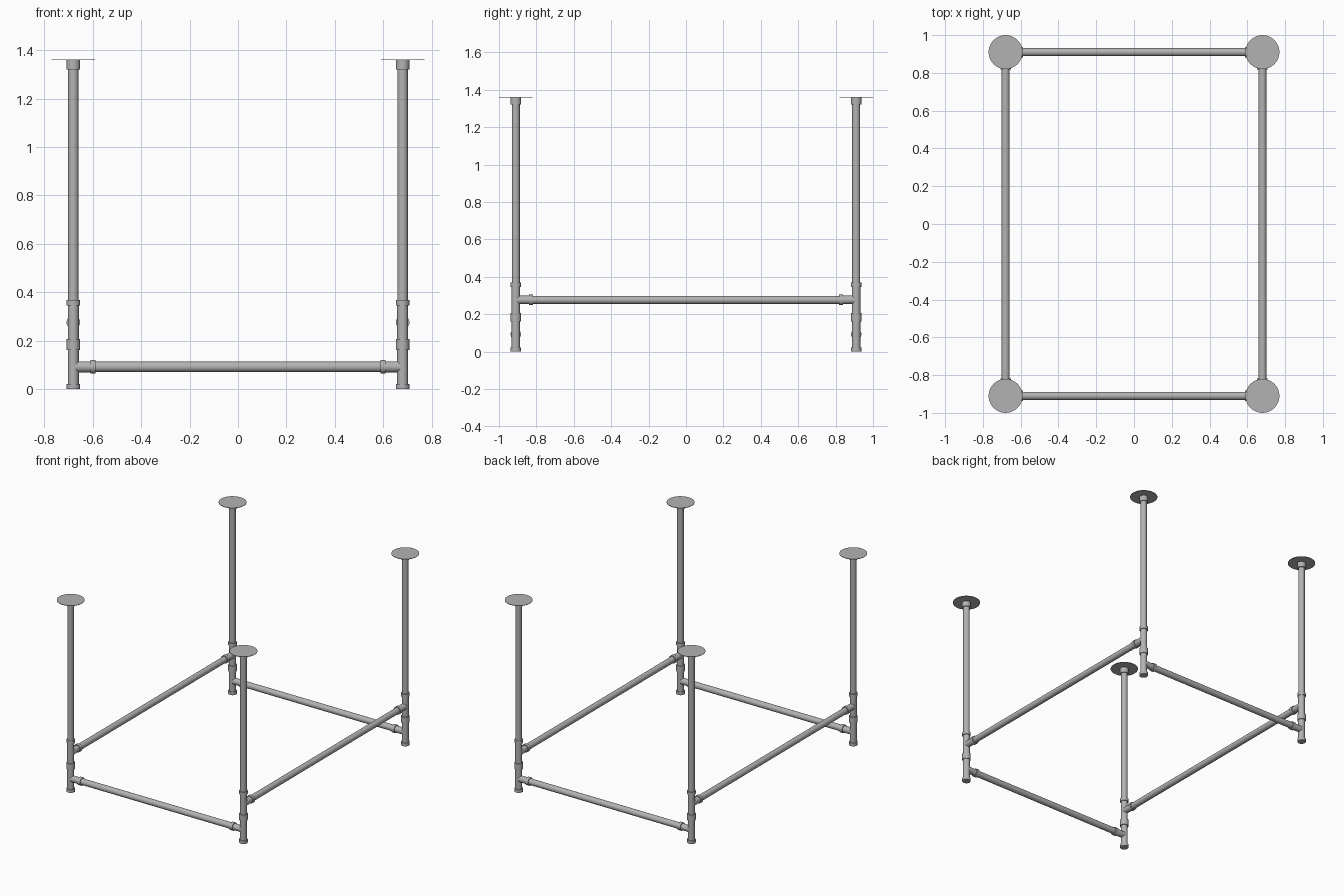
import bpy
from math import pi
from mathutils import Vector

cube = bpy.data.objects.get("Cube")
if cube:
    bpy.data.objects.remove(cube, do_unlink=True)

steel = bpy.data.materials.new("grey steel")
steel.use_nodes = True
GREY = (0.45, 0.45, 0.45, 1)
steel.diffuse_color = GREY
steel.node_tree.nodes["Principled BSDF"].inputs["Base Color"].default_value = GREY

LEG_X, LEG_Y, TOP = 0.68, 0.91, 1.362
PIPE, BODY, RIM = 0.0215, 0.0225, 0.028   # pipe, fitting and fitting rim radii
HALF, LIP = 0.092, 0.022                  # half length of a tee, rim width


def rod(name, a, b, radius):
    """Smooth capped cylinder from point a to point b."""
    a, b = Vector(a), Vector(b)
    axis = b - a
    bpy.ops.mesh.primitive_cylinder_add(
        vertices=32, radius=radius, depth=axis.length, location=(a + b) / 2,
        rotation=axis.to_track_quat('Z', 'Y').to_euler())
    obj = bpy.context.object
    obj.name = name
    obj.data.materials.append(steel)
    bpy.ops.object.shade_smooth_by_angle(angle=pi / 6)
    return obj


def tee(name, centre, arm):
    """Upright pipe tee with a side arm, each opening ringed by a rim."""
    c, up = Vector(centre), Vector((0, 0, 1))
    arm = Vector(arm)
    rod(name + "_body", c - up * HALF, c + up * HALF, BODY)
    rod(name + "_arm", c, c + arm * HALF, BODY)
    for label, d in (("top", up), ("bottom", -up), ("arm", arm)):
        rod(f"{name}_{label}_rim", c + d * (HALF - LIP), c + d * HALF, RIM)


# Four legs, each with two stacked tees and a round flange on top
for sx, side in ((-1, "right"), (1, "left")):
    for sy, end in ((-1, "front"), (1, "back")):
        x, y, tag = sx * LEG_X, sy * LEG_Y, f"{end}_{side}"
        rod(tag + "_leg", (x, y, 3 * HALF), (x, y, TOP - 0.003), PIPE)
        tee(tag + "_lower_tee", (x, y, HALF), (-sx, 0, 0))
        tee(tag + "_upper_tee", (x, y, 3 * HALF), (0, -sy, 0))
        rod(tag + "_flange_collar", (x, y, TOP - 0.041), (x, y, TOP - 0.002), RIM)
        rod(tag + "_flange_disc", (x, y, TOP - 0.003), (x, y, TOP), 0.09)

# Low cross rails at front and back, higher rails along the sides
rail_x, rail_y = LEG_X - HALF / 2, LEG_Y - HALF / 2
for sy, end in ((-1, "front"), (1, "back")):
    rod(end + "_rail", (-rail_x, sy * LEG_Y, HALF), (rail_x, sy * LEG_Y, HALF), PIPE)
for sx, side in ((-1, "right"), (1, "left")):
    rod(side + "_rail", (sx * LEG_X, -rail_y, 3 * HALF),
        (sx * LEG_X, rail_y, 3 * HALF), PIPE)
